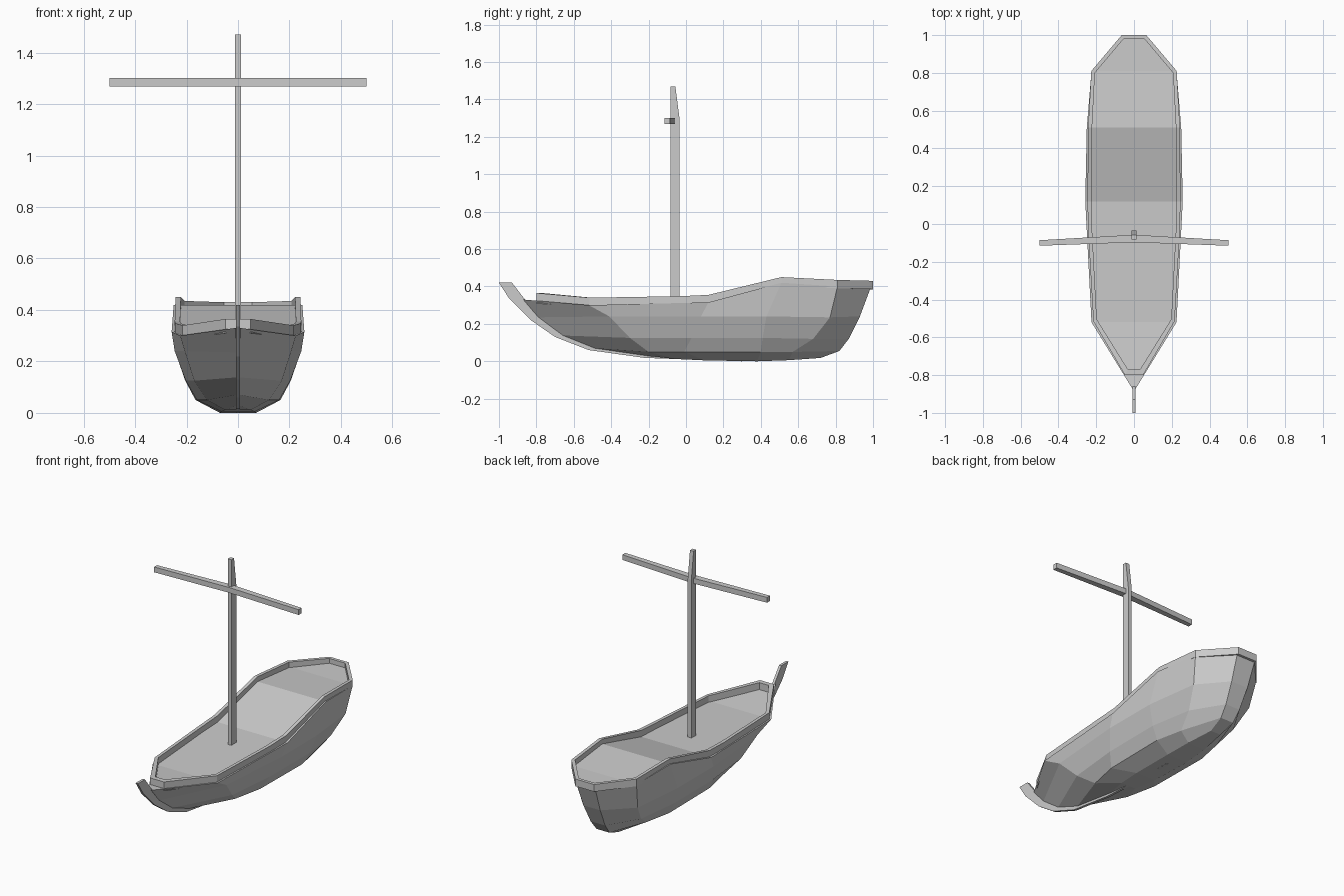
import bpy
from mathutils import Vector

if "Cube" in bpy.data.objects:
    bpy.data.objects.remove(bpy.data.objects["Cube"])


def make(name, verts, faces):
    me = bpy.data.meshes.new(name)
    me.from_pydata([tuple(v) for v in verts], [], faces)
    me.validate()
    ob = bpy.data.objects.new(name, me)
    bpy.context.collection.objects.link(ob)
    bpy.context.view_layer.objects.active = ob
    bpy.ops.object.mode_set(mode='EDIT')
    bpy.ops.mesh.select_all(action='SELECT')
    bpy.ops.mesh.normals_make_consistent(inside=False)
    bpy.ops.object.mode_set(mode='OBJECT')
    return ob


def loft(name, rings, closed=False):
    """Skin equal-length rings; cap both ends, or join last to first."""
    n, m = len(rings[0]), len(rings)
    verts = [p for r in rings for p in r]
    faces = []
    for i in range(m if closed else m - 1):
        a, b = i * n, (i + 1) % m * n
        faces += [(a + j, a + (j + 1) % n, b + (j + 1) % n, b + j) for j in range(n)]
    if not closed:
        faces += [tuple(range(n)), tuple(range((m - 1) * n, m * n))]
    return make(name, verts, faces)


# Hull: half sections from keel to deck edge (half width, y, z), bow to stern
half_sections = [
    [(.007, -.20, .028), (.007, -.49, .07), (.007, -.66, .138), (.007, -.79, .235), (.01, -.87, .33)],
    [(.05, -.05, .012), (.12, -.20, .05), (.17, -.30, .125), (.207, -.41, .24), (.225, -.52, .30)],
    [(.065, .10, .005), (.16, -.01, .05), (.203, .03, .125), (.246, .08, .24), (.258, .12, .315)],
    [(.07, .38, 0), (.165, .40, .05), (.205, .41, .125), (.245, .43, .24), (.25, .51, .42)],
    [(.06, .55, .006), (.13, .57, .05), (.165, .68, .12), (.205, .77, .235), (.225, .81, .40)],
    [(.035, .72, .018), (.045, .82, .055), (.05, .87, .12), (.058, .93, .24), (.065, .99, .40)],
]
verts, faces = [], []
for s in half_sections:
    verts += s + [(-x, y, z) for x, y, z in s]
for i in range(5):
    a, b = i * 10, i * 10 + 10
    for j in range(4):
        faces += [(a + j, a + j + 1, b + j + 1, b + j), (a + j + 5, a + j + 6, b + j + 6, b + j + 5)]
    faces += [(a, b, b + 5, a + 5), (a + 4, b + 4, b + 9, a + 9)]
for j in range(4):
    for a in (0, 50):
        faces.append((a + j, a + j + 1, a + j + 6, a + j + 5))
make("hull", verts, faces)

# Bulwark rail: outer (x, y), inner (x, y), bottom z, top z
rail = [
    (.048, -.80, .032, -.77, .31, .365),
    (.215, -.515, .197, -.505, .29, .34),
    (.243, -.03, .222, -.03, .30, .348),
    (.246, .12, .225, .12, .303, .355),
    (.243, .51, .222, .51, .405, .45),
    (.226, .81, .207, .80, .39, .435),
    (.065, 1.0, .055, .98, .385, .43),
]


def rail_ring(r, side):
    xo, yo, xi, yi, lo, hi = r
    return [(side * xo, yo, lo), (side * xo, yo, hi), (side * xi, yi, hi), (side * xi, yi, lo)]


rings = [rail_ring(r, 1) for r in rail] + [rail_ring(r, -1) for r in reversed(rail)]
loft("rail", rings, closed=True)

# Stem and keel: thin strip, outer and inner side profile (y, z)
outer = [(-1, .42), (-.945, .335), (-.83, .22), (-.70, .13), (-.52, .06), (-.22, .018), (.3, 0)]
inner = [(-.93, .42), (-.865, .335), (-.76, .23), (-.63, .15), (-.46, .085), (-.18, .04), (.3, .02)]
w = .008
loft("stem_and_keel", [[(-w, *o), (w, *o), (w, *i), (-w, *i)] for o, i in zip(outer, inner)])

# Mast: square post with a top that narrows from behind


def mast_ring(z, y_back, hw):
    return [(-hw, -.083, z), (hw, -.083, z), (hw, y_back, z), (-hw, y_back, z)]


loft("mast", [mast_ring(.29, -.035, .0125), mast_ring(1.3, -.035, .0125), mast_ring(1.47, -.057, .0125)])

# Yard: bar whose ends bend forward: (x, front y, back y)
loft("yard", [[(x, f, 1.268), (x, b, 1.268), (x, b, 1.301), (x, f, 1.301)]
              for x, f, b in ((-.5, -.115, -.086), (0, -.097, -.057), (.5, -.115, -.086))])
